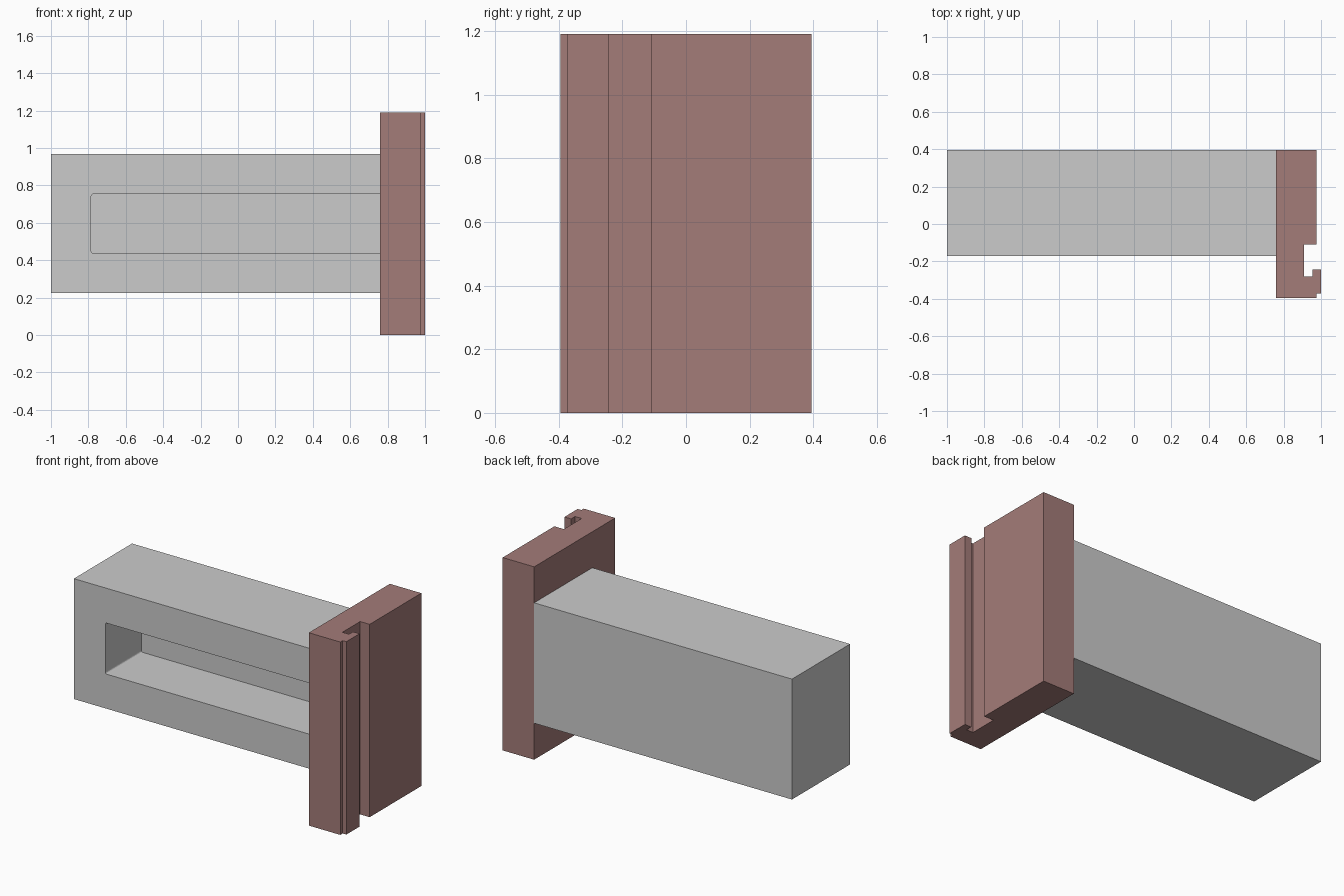
import bpy, bmesh

if "Cube" in bpy.data.objects:
    bpy.data.objects.remove(bpy.data.objects["Cube"])


def prism(name, outline, direction, rounded=0.0, round_max_x=None):
    """Extrude a flat outline; optionally round the extruded edges left of round_max_x."""
    bm = bmesh.new()
    face = bm.faces.new([bm.verts.new(p) for p in outline])
    ext = bmesh.ops.extrude_face_region(bm, geom=[face], use_keep_orig=True)
    top = [g for g in ext["geom"] if isinstance(g, bmesh.types.BMVert)]
    bmesh.ops.translate(bm, verts=top, vec=direction)
    if rounded:
        edges = [e for e in bm.edges
                 if abs(e.verts[0].co.y - e.verts[1].co.y) > 0.01
                 and e.verts[0].co.x < round_max_x]
        bmesh.ops.bevel(bm, geom=edges, offset=rounded, segments=3,
                        profile=0.5, affect='EDGES')
    bmesh.ops.recalc_face_normals(bm, faces=bm.faces)
    mesh = bpy.data.meshes.new(name)
    bm.to_mesh(mesh)
    bm.free()
    obj = bpy.data.objects.new(name, mesh)
    bpy.context.collection.objects.link(obj)
    return obj


def rect_xz(x0, x1, z0, z1, y):
    return [(x0, y, z0), (x1, y, z0), (x1, y, z1), (x0, y, z1)]


# Long bar with a blind slot in its front face, running up to the end plate
bar = prism("bar", rect_xz(-1.0, 0.76, 0.225, 0.968, -0.172), (0, 0.567, 0))
cutter = prism("slot_cutter", rect_xz(-0.785, 0.85, 0.438, 0.753, -0.3),
               (0, 0.48, 0), rounded=0.01, round_max_x=0)
cutter.hide_render = True
cutter.hide_set(True)
cut = bar.modifiers.new("slot", 'BOOLEAN')
cut.operation = 'DIFFERENCE'
cut.solver = 'EXACT'
cut.object = cutter

# Upright end plate with a hooked groove on its outer side
profile = [(0.76, -0.395), (0.975, -0.395), (0.975, -0.372), (1.0, -0.372),
           (1.0, -0.243), (0.955, -0.243), (0.955, -0.282), (0.91, -0.282),
           (0.91, -0.109), (0.975, -0.109), (0.975, 0.395), (0.76, 0.395)]
plate = prism("end_plate", [(x, y, 0) for x, y in profile], (0, 0, 1.19))
mat = bpy.data.materials.new("dusty_red")
mat.diffuse_color = (0.37, 0.2, 0.19, 1)
mat.use_nodes = True
mat.node_tree.nodes["Principled BSDF"].inputs["Base Color"].default_value = mat.diffuse_color
plate.data.materials.append(mat)

# Bake the slot and drop the helper
bpy.context.view_layer.objects.active = bar
bar.select_set(True)
bpy.ops.object.modifier_apply(modifier=cut.name)
bpy.data.objects.remove(cutter)
